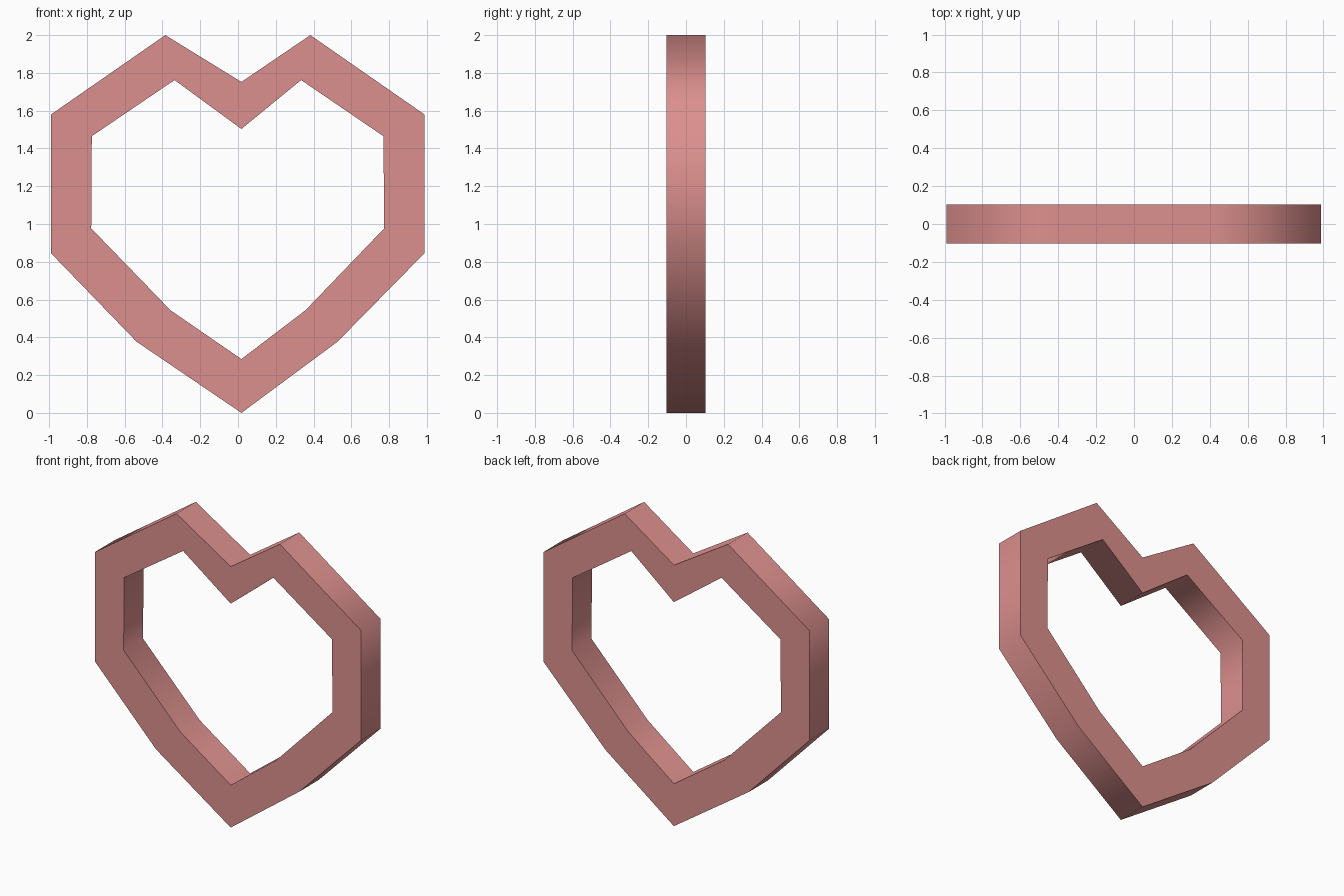
import bpy, bmesh, math

if "Cube" in bpy.data.objects:
    bpy.data.objects.remove(bpy.data.objects["Cube"])

DEPTH = 0.103  # half thickness of the frame

# Matching outer and inner heart outlines (x, z), starting at the bottom tip
OUTER = [(0.018, 0), (0.527, 0.377), (0.987, 0.845), (0.987, 1.58), (0.383, 2.0),
         (0.018, 1.752), (-0.385, 2.0), (-0.99, 1.58), (-0.99, 0.845), (-0.537, 0.377)]
INNER = [(0.018, 0.285), (0.357, 0.543), (0.774, 0.977), (0.77, 1.465), (0.334, 1.762),
         (0.018, 1.503), (-0.336, 1.762), (-0.774, 1.465), (-0.777, 0.977), (-0.357, 0.543)]

pink = bpy.data.materials.new("dusty pink")
pink.diffuse_color = (0.72, 0.28, 0.27, 1)
pink.use_nodes = True
pink.node_tree.nodes["Principled BSDF"].inputs["Base Color"].default_value = pink.diffuse_color

# Heart frame: four loops bridged into a closed ring
bm = bmesh.new()
loops = [[bm.verts.new((x, y, z)) for x, z in outline]
         for outline, y in ((OUTER, -DEPTH), (OUTER, DEPTH), (INNER, DEPTH), (INNER, -DEPTH))]
n = len(OUTER)
for k in range(4):
    a, b = loops[k], loops[(k + 1) % 4]
    for i in range(n):
        j = (i + 1) % n
        bm.faces.new((a[i], a[j], b[j], b[i]))
bmesh.ops.recalc_face_normals(bm, faces=bm.faces)

mesh = bpy.data.meshes.new("heart_frame")
bm.to_mesh(mesh)
bm.free()
mesh.materials.append(pink)
heart = bpy.data.objects.new("heart_frame", mesh)
bpy.context.collection.objects.link(heart)

# Rims stay sharp, walls shade smoothly around the heart
bpy.context.view_layer.objects.active = heart
heart.select_set(True)
bpy.ops.object.shade_smooth_by_angle(angle=math.radians(80))
